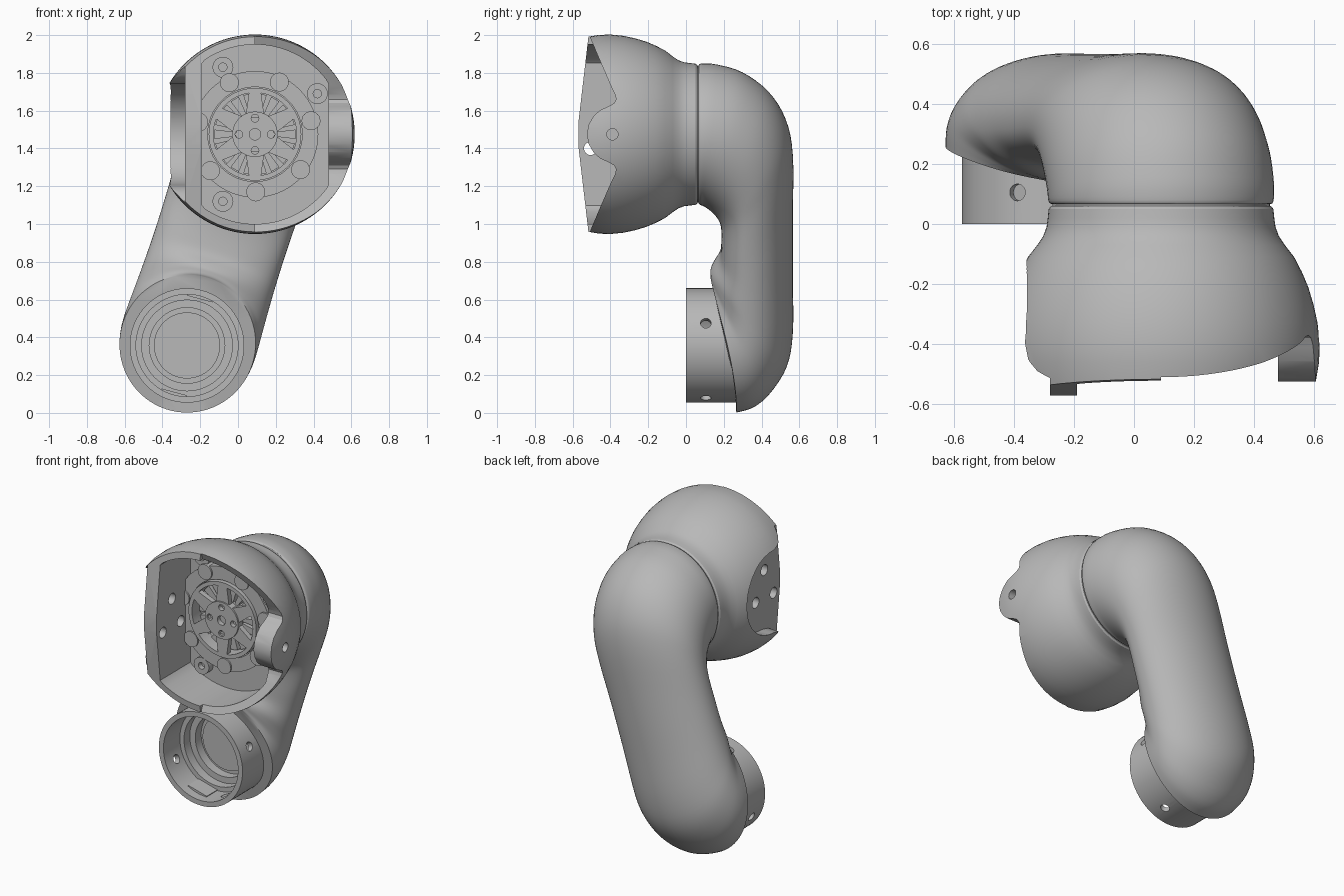
import bpy, bmesh
from math import cos, sin, pi, radians, tau, copysign
from mathutils import Vector

cube = bpy.data.objects.get("Cube")
if cube:
    bpy.data.objects.remove(cube, do_unlink=True)

grey = bpy.data.materials.new("plain grey")
grey.use_nodes = True
GREY = (0.48, 0.48, 0.48, 1)
grey.diffuse_color = GREY
grey.node_tree.nodes["Principled BSDF"].inputs["Base Color"].default_value = GREY

HX, HZ = 0.09, 1.475      # housing axis
RX, RZ = -0.27, 0.357     # lower collar axis
JY = -0.39                # cross joint axis


def finish(name, bm):
    bmesh.ops.remove_doubles(bm, verts=bm.verts, dist=1e-5)
    bmesh.ops.recalc_face_normals(bm, faces=bm.faces)
    mesh = bpy.data.meshes.new(name)
    bm.to_mesh(mesh)
    bm.free()
    mesh.materials.append(grey)
    ob = bpy.data.objects.new(name, mesh)
    bpy.context.collection.objects.link(ob)
    return ob


def loft(name, rings, closed=False):
    bm = bmesh.new()
    loops = [[bm.verts.new(p) for p in ring] for ring in rings]
    pairs = list(zip(loops, loops[1:]))
    if closed:
        pairs.append((loops[-1], loops[0]))
    for a, b in pairs:
        n = len(a)
        for i in range(n):
            j = (i + 1) % n
            bm.faces.new((a[i], a[j], b[j], b[i]))
    if not closed:
        bm.faces.new(loops[0])
        bm.faces.new(loops[-1])
    return finish(name, bm)


def lathe(name, profile, cx, cz, seg=64, closed=False):
    """Turn (radius, y) points about an axis along y."""
    rings = [[(cx + max(r, 1e-4) * cos(tau * i / seg), y, cz + max(r, 1e-4) * sin(tau * i / seg))
              for i in range(seg)] for r, y in profile]
    return loft(name, rings, closed)


def prism(name, pts, a, b, axis="y"):
    """Extrude a 2D outline along x or y."""
    put = (lambda u, v, t: (u, t, v)) if axis == "y" else (lambda u, v, t: (t, u, v))
    return loft(name, [[put(u, v, t) for u, v in pts] for t in (a, b)])


def circle(u, v, r, n=24):
    return [(u + r * cos(tau * i / n), v + r * sin(tau * i / n)) for i in range(n)]


def cut(target, *cutters):
    bpy.context.view_layer.objects.active = target
    for c in cutters:
        c.hide_render = True
        mod = target.modifiers.new("cut", "BOOLEAN")
        mod.operation, mod.solver, mod.object = "DIFFERENCE", "EXACT", c
        bpy.ops.object.modifier_apply(modifier=mod.name)
        bpy.data.objects.remove(c, do_unlink=True)


def mirrored(half):
    return half + [(y, -z) for y, z in reversed(half) if z]


# Upper housing: solid bowl, then shaped with cutters
housing = lathe("upper_housing", [
    (0, 0.06), (0.366, 0.06), (0.374, 0.05), (0.377, 0.02), (0.381, -0.01), (0.392, -0.04),
    (0.412, -0.07), (0.443, -0.11), (0.469, -0.16), (0.49, -0.21), (0.508, -0.27),
    (0.521, -0.33), (0.528, -0.4), (0.526, -0.46), (0.516, -0.52), (0.5, -0.6), (0, -0.6)],
    HX, HZ, 96)
ear_rim = mirrored([(-0.515, 0.53), (-0.46, 0.4), (-0.395, 0.25), (-0.375, 0.21), (-0.37, 0.185),
                    (-0.38, 0.165), (-0.41, 0.148), (-0.455, 0.128), (-0.49, 0.095),
                    (-0.515, 0.052), (-0.525, 0)])
wall_rim = mirrored([(-0.515, 0.53), (-0.57, 0.06)])
# Round joint pocket that flares open towards the front
pocket = mirrored([(-0.7, 0.45), (-0.54, 0.43), (-0.52, 0.375), (-0.49, 0.32), (-0.45, 0.285)]
                  + [(JY + 0.27 * sin(radians(a)), 0.27 * cos(radians(a)))
                     for a in range(0, 90, 6)] + [(JY + 0.27, 0)])


def rim_cutter(rim, a, b):
    pts = [(-0.9, 0.7), (rim[0][0], 0.7)] + rim + [(rim[0][0], -0.7), (-0.9, -0.7)]
    return prism("rim_cutter", [(y, HZ + z) for y, z in pts], a, b, "x")


cavity = [(HX + max(-0.28, min(0.39, u)), HZ + v) for u, v in circle(0, 0, 0.475, 96)]
cut(housing,
    rim_cutter(ear_rim, HX, 0.9), rim_cutter(wall_rim, -0.9, HX + 0.001),
    prism("cavity_cutter", cavity, -0.9, -0.22),
    prism("motor_well_cutter", circle(HX, HZ, 0.27, 64), -0.9, -0.1),
    prism("side_flat_cutter", circle(JY, HZ, 0.6), -0.9, -0.365, "x"),
    prism("joint_pocket_cutter", [(y, HZ + z) for y, z in pocket], -0.9, -0.28, "x"),
    prism("ear_hole_cutter", circle(JY, HZ, 0.03), 0.4, 0.9, "x"))
for y, z in ((-0.02, 0.11), (0.07, -0.07), (-0.115, -0.075)):
    cut(housing, prism("wall_hole_cutter", circle(JY + y, HZ + z, 0.035), -0.5, -0.1, "x"))

# Neck hidden in the seam between housing and arm
neck = prism("neck", circle(HX, HZ, 0.362, 64), 0.03, 0.1)

# Motor flange with seven bosses and three screw pads
smooth = [housing, neck]
smooth.append(lathe("motor_flange", [(0.25, -0.21), (0.25, -0.27), (0.335, -0.27), (0.335, -0.21)],
                    HX, HZ, closed=True))
for i in range(7):
    a = radians(65) + i * tau / 7
    smooth.append(prism("flange_boss", circle(HX + 0.305 * cos(a), HZ + 0.305 * sin(a), 0.05),
                        -0.28, -0.21))
for x, z in ((-0.17, 0.355), (0.33, 0.215), (-0.17, -0.355)):
    pad = prism("screw_pad", circle(HX + x, HZ + z, 0.055), -0.265, -0.21)
    cut(pad, prism("screw_cutter", circle(HX + x, HZ + z, 0.022), -0.4, -0.23))
    smooth.append(pad)

# Rotor: hub, spokes, rim and winding teeth behind
hub = prism("rotor_hub", circle(HX, HZ, 0.12, 48), -0.3, -0.25)
cut(hub, prism("hub_bore_cutter", circle(HX, HZ, 0.03), -0.4, -0.27))
for i in range(4):
    a = i * pi / 2
    cut(hub, prism("hub_hole_cutter", circle(HX + 0.085 * cos(a), HZ + 0.085 * sin(a), 0.02),
                   -0.4, -0.27))
smooth += [hub, lathe("rotor_rim", [(0.22, -0.29), (0.245, -0.29), (0.245, -0.2), (0.22, -0.2)],
                      HX, HZ, closed=True),
           prism("rotor_shaft", circle(HX, HZ, 0.1, 32), -0.26, -0.09)]


def radial_block(name, cx, cz, a, r0, r1, w0, w1, y0, y1):
    c, s = cos(a), sin(a)
    pts = [(cx + r * c - w * s, cz + r * s + w * c)
           for r, w in ((r0, w0), (r1, w1), (r1, -w1), (r0, -w0))]
    return prism(name, pts, y0, y1)


for i in range(6):
    radial_block("rotor_spoke", HX, HZ, radians(30) + i * tau / 6,
                 0.09, 0.235, 0.05, 0.03, -0.29, -0.255)
for i in range(18):
    radial_block("winding_tooth", HX, HZ, i * tau / 18, 0.09, 0.215, 0.01, 0.025, -0.22, -0.09)

# Arm: sections between an outer and an inner edge line, each given as outer (s, y),
# inner (s, y), half width, inner squareness power, side setback; s runs down the arm
stations = [
    (-0.365, 0.066, 0.365, 0.066, 0.365, 1, 0), (-0.374, 0.08, 0.374, 0.075, 0.375, 1, 0),
    (-0.37, 0.16, 0.383, 0.095, 0.378, 1, 0), (-0.327, 0.3, 0.408, 0.13, 0.377, 0.97, 0),
    (-0.22, 0.44, 0.44, 0.16, 0.371, 0.93, 0), (-0.07, 0.53, 0.48, 0.18, 0.362, 0.88, 0),
    (0.12, 0.566, 0.53, 0.187, 0.353, 0.83, 0), (0.45, 0.566, 0.61, 0.187, 0.349, 0.8, 0),
    (0.8, 0.566, 0.68, 0.178, 0.35, 0.82, 0), (1.1, 0.566, 0.73, 0.145, 0.355, 0.88, 0.005),
    (1.28, 0.535, 0.755, 0.131, 0.36, 0.95, 0.015), (1.42, 0.45, 0.775, 0.129, 0.364, 1, 0.03),
    (1.5, 0.36, 0.79, 0.13, 0.364, 1, 0.038), (1.53, 0.266, 0.8, 0.135, 0.36, 1, 0.04)]


def spline(pts, steps=4):
    """Smooth curve through all the points."""
    ps = [Vector(p) for p in pts]
    ps = [ps[0]] + ps + [ps[-1]]
    out = []
    for a, b, c, d in zip(ps, ps[1:], ps[2:], ps[3:]):
        for k in range(steps):
            t = k / steps
            out.append(b + 0.5 * t * (c - a + t * (2 * a - 5 * b + 4 * c - d
                                                   + t * (3 * (b - c) + d - a))))
    return out + [ps[-1]]


down = Vector((RX - HX, 0, RZ - HZ)).normalized()
side = Vector((-down.z, 0, down.x))
start = Vector((HX, 0, HZ))
rings = []
for so, yo, si, yi, w, power, setback in spline(stations):
    outer = start + down * so + Vector((0, yo, 0))
    inner = start + down * si + Vector((0, yi, 0))
    mid = inner.lerp(outer, 0.5 - 0.5 * (1 - power))
    ring = []
    for i in range(72):
        c, s = cos(tau * i / 72), sin(tau * i / 72)
        if c < 0:
            c, s = -abs(c) ** power, copysign(abs(s) ** power, s)
        reach = (outer - mid) * c if c > 0 else (mid - inner) * c
        ring.append(mid + reach + side * w * s + Vector((0, setback * s * s, 0)))
    rings.append(ring)
arm = loft("arm", rings)
cut(arm, prism("collar_seat_cutter", circle(RX, RZ, 0.295, 64), -0.3, 0.33))

# Lower collar with a stepped bore and four radial holes
collar = lathe("lower_collar", [
    (0, 0.335), (0.303, 0.335), (0.303, 0), (0.27, 0), (0.27, 0.17), (0.24, 0.17),
    (0.24, 0.23), (0.2, 0.23), (0.2, 0.29), (0.175, 0.29), (0.175, 0.27), (0, 0.27)], RX, RZ, 72)
for i in range(4):
    a = radians(23) + i * pi / 2
    along = Vector((cos(a), 0, sin(a)))
    across = Vector((-sin(a), 0, cos(a)))
    hole = [[Vector((RX, 0.105, RZ)) + along * r + across * u + Vector((0, v, 0))
             for u, v in circle(0, 0, 0.028)] for r in (0.2, 0.4)]
    cut(collar, loft("collar_hole_cutter", hole))
smooth += [arm, collar]

# Two keys inside the collar
for a in (radians(75), radians(255)):
    radial_block("collar_key", RX, RZ, a, 0.255, 0.28, 0.07, 0.07, 0.06, 0.18)

# Smooth the round parts, keeping hard edges
bpy.ops.object.select_all(action="DESELECT")
for ob in smooth:
    ob.select_set(True)
bpy.context.view_layer.objects.active = housing
bpy.ops.object.shade_smooth_by_angle(angle=radians(32))
